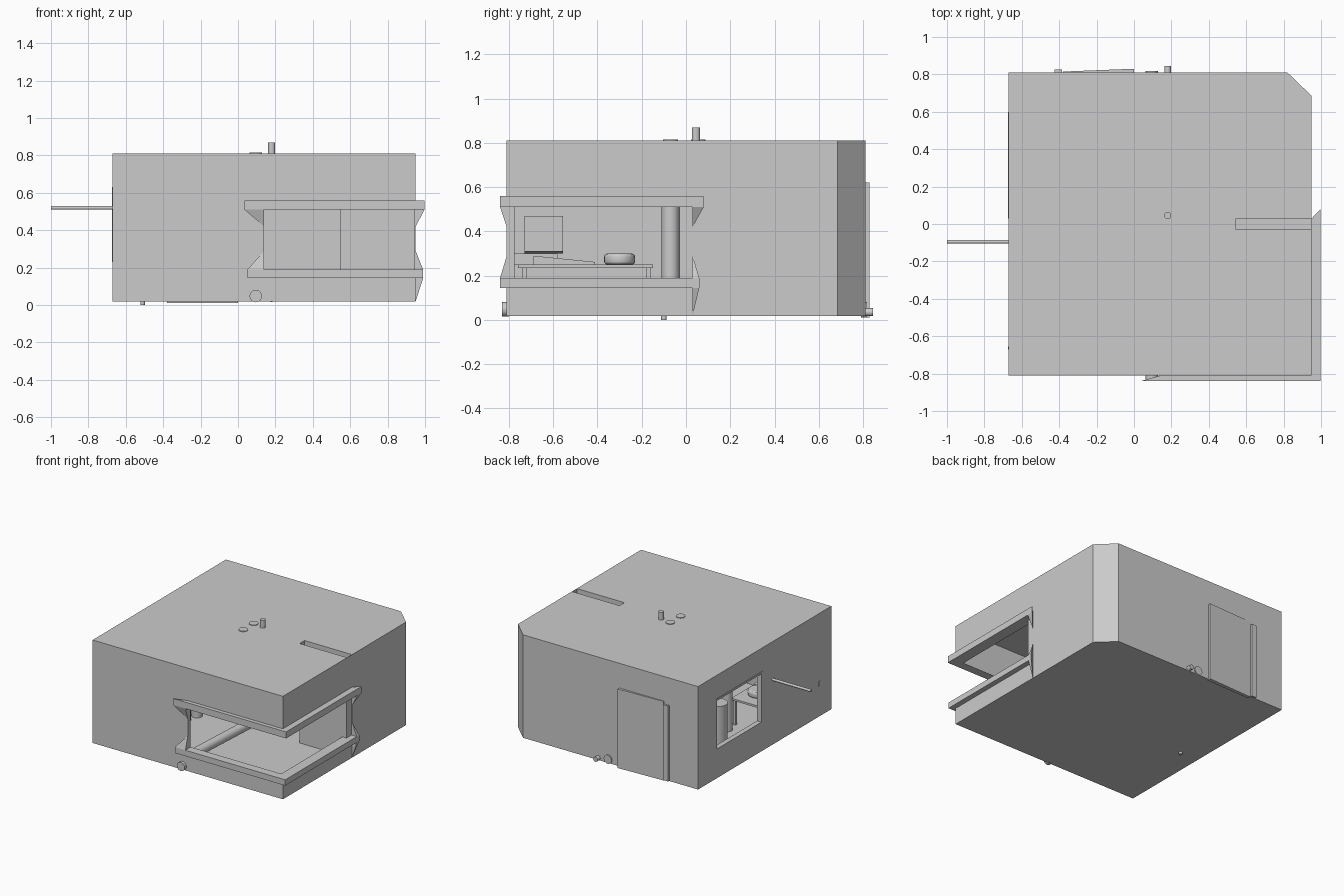
import bpy, bmesh
from mathutils import Vector

if "Cube" in bpy.data.objects:
    bpy.data.objects.remove(bpy.data.objects["Cube"])


def finish(name, bm):
    bmesh.ops.recalc_face_normals(bm, faces=bm.faces)
    me = bpy.data.meshes.new(name)
    bm.to_mesh(me)
    bm.free()
    ob = bpy.data.objects.new(name, me)
    bpy.context.collection.objects.link(ob)
    return ob


def prism(name, pts, z0, z1):
    bm = bmesh.new()
    f = bm.faces.new([bm.verts.new((x, y, z0)) for x, y in pts])
    ext = bmesh.ops.extrude_face_region(bm, geom=[f])
    vs = [v for v in ext["geom"] if isinstance(v, bmesh.types.BMVert)]
    bmesh.ops.translate(bm, verts=vs, vec=(0, 0, z1 - z0))
    return finish(name, bm)


def box(name, x0, x1, y0, y1, z0, z1):
    return prism(name, [(x0, y0), (x1, y0), (x1, y1), (x0, y1)], z0, z1)


def rod(name, a, b, r, sides=24):
    a, b = Vector(a), Vector(b)
    bm = bmesh.new()
    bmesh.ops.create_cone(bm, cap_ends=True, segments=sides, radius1=r, radius2=r, depth=(b - a).length)
    ob = finish(name, bm)
    ob.rotation_euler = (b - a).to_track_quat('Z', 'Y').to_euler()
    ob.location = (a + b) / 2
    for p in ob.data.polygons:
        p.use_smooth = len(p.vertices) == 4
    return ob


def hull(name, pts):
    bm = bmesh.new()
    for p in pts:
        bm.verts.new(p)
    bmesh.ops.convex_hull(bm, input=bm.verts)
    return finish(name, bm)


def cut(ob, cutter):
    m = ob.modifiers.new("cut", 'BOOLEAN')
    m.operation, m.object, m.solver = 'DIFFERENCE', cutter, 'EXACT'
    bpy.context.view_layer.update()
    dg = bpy.context.evaluated_depsgraph_get()
    me = bpy.data.meshes.new_from_object(ob.evaluated_get(dg))
    ob.modifiers.clear()
    ob.data = me
    bpy.data.objects.remove(cutter)


# hollow room with one chamfered corner
room = prism("room_shell", [(-.67, -.81), (.95, -.81), (.95, .685), (.82, .81), (-.67, .81)], .018, .81)
cut(room, prism("inside", [(-.635, -.775), (.915, -.775), (.915, .67), (.805, .775), (-.635, .775)], .045, .77))
cut(room, box("corner_opening", .14, 1.1, -1, .03, .17, .53))
cut(room, box("left_opening", -.8, -.6, .03, .60, .23, .63))
cut(room, box("roof_slot", .545, .948, -.03, .03, .765, .9))
cut(room, box("door_opening", -.38, 0, .7, .9, .03, .61))

# inner partition under the roof slot
box("partition", .545, .945, -.03, .03, .04, .768)

# wrap-around sill and lintel of the corner window, with flared ends
for name, x0, x1, y1, z0, z1 in (("window_sill", .05, .99, .06, .145, .19),
                                 ("window_lintel", .035, .997, .08, .51, .56)):
    prism(name, [(x0, -.84), (x1, -.84), (x1, y1), (.95, .03), (.91, .03),
                 (.91, -.775), (.14, -.775), (.14, -.81)], z0, z1)
for i, (x0, x1, y1, z, tip) in enumerate(((.05, .99, .06, .19, .29), (.035, .997, .08, .51, .42))):
    hull(f"front_flare_{i}", [(x0, -.84, z), (.14, -.84, z), (.14, -.81, z), (.14, -.81, tip)])
    hull(f"side_flare_{i}", [(x1, y1, z), (x1, .03, z), (.95, .03, z), (.95, .03, tip)])
hull("lower_flare", [(.99, .06, .145), (.99, .03, .145), (.95, .03, .145), (.95, .03, .02)])

# left window frame
for n, b in {"bottom": (.03, .60, .23, .245), "top": (.03, .60, .615, .63),
             "near": (.03, .045, .23, .63), "far": (.585, .60, .23, .63)}.items():
    box("left_frame_" + n, -.673, -.635, *b)

# door standing slightly ajar, with a side post
prism("door", [(-.38, .79), (0, .80), (0, .83), (-.38, .815)], .012, .62)
box("door_post", -.425, -.385, .80, .825, .02, .60)

# pipes and round covers
rod("roof_pipe", (.18, .045, .78), (.18, .045, .87), .019)
rod("back_pipe", (.18, .79, .035), (.18, .845, .035), .018)
rod("floor_pipe", (-.51, -.10, 0), (-.51, -.10, .04), .012)
rod("wall_rod", (-1, -.095, .52), (-.63, -.095, .52), .01, 12)
for i, y in enumerate((-.07, .055)):
    rod(f"roof_cover_{i}", (.095, y, .80), (.095, y, .815), .033)
rod("front_cover", (.095, -.80, .048), (.095, -.832, .048), .033)
rod("back_cover", (.095, .80, .048), (.095, .818, .048), .033)
box("wall_socket", -.674, -.66, -.67, -.655, .25, .29)

# inside: column, tank and low roll
rod("column", (-.3, -.07, .045), (-.3, -.07, .77), .04, 32)
rod("tank", (-.5, .33, .045), (-.5, .33, .46), .07, 32)
rod("low_roll", (.09, -.77, .09), (.13, -.06, .09), .035)

# desk
box("desk_top", -.63, -.28, -.76, -.15, .235, .25)
for x in (-.62, -.31):
    for y in (-.74, -.18):
        box("desk_leg", x, x + .02, y, y + .02, .045, .235)

# boxy monitor on its base, keyboard and bowl
box("monitor_base", -.58, -.36, -.78, -.58, .25, .30)
hull("monitor", [(x, y, z) for x, y0, y1, z0, z1 in ((-.6, -.71, -.60, .33, .44), (-.47, -.73, -.555, .30, .47),
     (-.37, -.73, -.555, .31, .47)) for y in (y0, y1) for z in (z0, z1)])
box("screen", -.38, -.365, -.675, -.585, .33, .44)
hull("keyboard", [(x, y, z) for x in (-.40, -.29) for y, z in ((-.69, .25), (-.69, .29), (-.41, .25), (-.41, .262))])
bowl = rod("bowl", (-.4, -.30, .25), (-.4, -.30, .30), .07)
bv = bowl.modifiers.new("round", 'BEVEL')
bv.width, bv.segments = .015, 3
